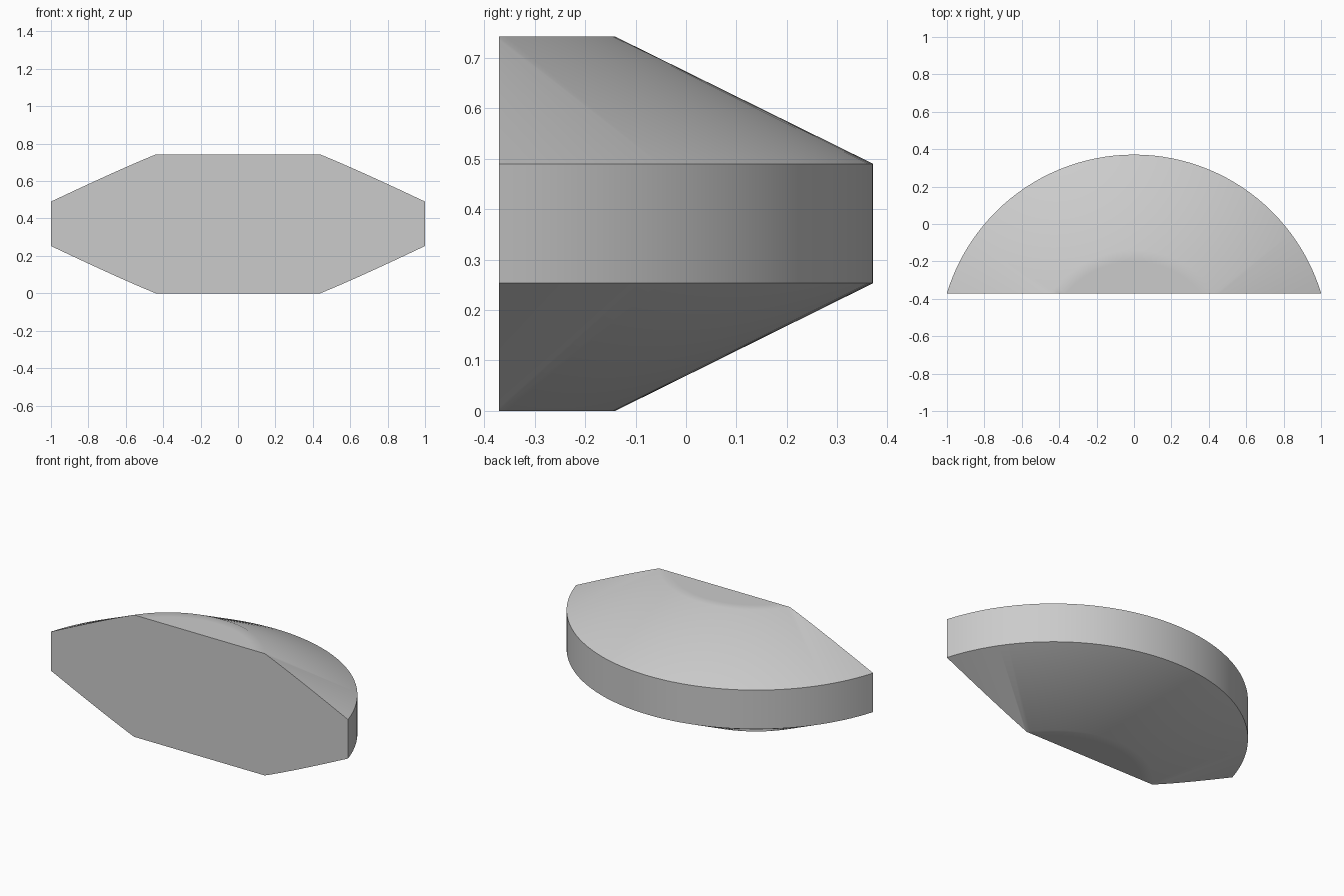
import bpy, bmesh, math
from mathutils import Matrix, Vector

cube = bpy.data.objects.get("Cube")
if cube:
    bpy.data.objects.remove(cube, do_unlink=True)

HEIGHT = 0.742
RIM_RADIUS, CAP_RADIUS = 1.046, 0.535
RIM_LOW, RIM_HIGH = 0.253, 0.49
AXIS_Y, CUT_Y = -0.675, -0.371

# Single grey material
grey = bpy.data.materials.new("plain grey")
grey.use_nodes = True
colour = (0.6, 0.6, 0.6, 1)
grey.diffuse_color = colour
grey.node_tree.nodes["Principled BSDF"].inputs["Base Color"].default_value = colour

# Half profile; inner support rings keep the cap corner softening narrow
ring = CAP_RADIUS - 0.06
profile = [(0, 0), (ring, 0), (CAP_RADIUS, 0), (RIM_RADIUS, RIM_LOW),
           (RIM_RADIUS, RIM_HIGH), (CAP_RADIUS, HEIGHT), (ring, HEIGHT), (0, HEIGHT)]

# Double-tapered disc, revolved about its axis
bm = bmesh.new()
verts = [bm.verts.new((r, 0, z)) for r, z in profile]
edges = [bm.edges.new(pair) for pair in zip(verts, verts[1:])]
bmesh.ops.spin(bm, geom=verts + edges, cent=(0, 0, 0), axis=(0, 0, 1),
               angle=math.tau, steps=128, use_duplicate=False)
bmesh.ops.remove_doubles(bm, verts=bm.verts, dist=0.0001)
bmesh.ops.transform(bm, matrix=Matrix.Translation((0, AXIS_Y, 0)), verts=bm.verts)

# Flat front: slice the disc and close the opening
cut = bmesh.ops.bisect_plane(bm, geom=bm.verts[:] + bm.edges[:] + bm.faces[:],
                             plane_co=Vector((0, CUT_Y, 0)), plane_no=(0, -1, 0),
                             clear_outer=True)
rim = [e for e in cut["geom_cut"] if isinstance(e, bmesh.types.BMEdge)]
bmesh.ops.contextual_create(bm, geom=rim)
bmesh.ops.recalc_face_normals(bm, faces=bm.faces)

mesh = bpy.data.meshes.new("tapered_disc_segment")
bm.to_mesh(mesh)
bm.free()
mesh.materials.append(grey)
body = bpy.data.objects.new("tapered_disc_segment", mesh)
bpy.context.collection.objects.link(body)

# Smooth round surfaces, crisp rim and cut edges
bpy.ops.object.select_all(action="DESELECT")
body.select_set(True)
bpy.context.view_layer.objects.active = body
bpy.ops.object.shade_smooth_by_angle(angle=math.radians(30))
